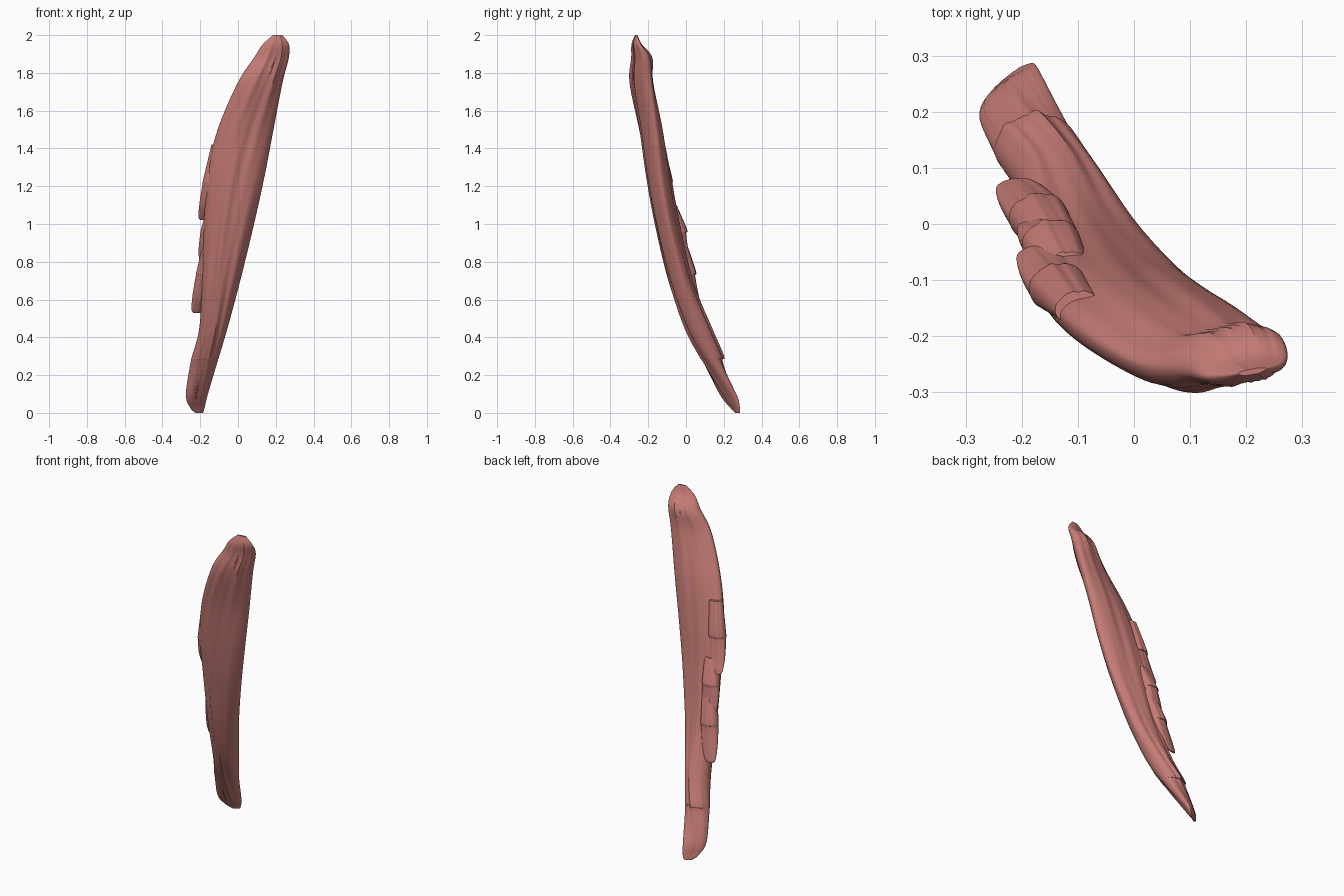
import bpy
import bmesh
import math
from mathutils import Vector

default_cube = bpy.data.objects.get("Cube")
if default_cube:
    bpy.data.objects.remove(default_cube, do_unlink=True)

SIDES = 72
STEPS = 8

flesh = bpy.data.materials.new("flesh")
flesh.use_nodes = True
colour = (0.56, 0.2, 0.18, 1)
flesh.diffuse_color = colour
shader = flesh.node_tree.nodes["Principled BSDF"]
shader.inputs["Base Color"].default_value = colour
shader.inputs["Roughness"].default_value = 0.6


def spline(a, b, c, d, t):
    """Blend between b and c, with a and d shaping the tangents."""
    return b + 0.5 * t * (c - a + t * (2 * a - 5 * b + 4 * c - d + t * (3 * (b - c) + d - a)))


def refine(rows):
    """Insert smooth in-between sections along the length."""
    result = []
    last = len(rows) - 1
    for i in range(last):
        keys = rows[max(i - 1, 0)], rows[i], rows[i + 1], rows[min(i + 2, last)]
        for step in range(STEPS):
            result.append([spline(*values, step / STEPS) for values in zip(*keys)])
    result.append(list(rows[-1]))
    return result


def section(row, fibre, fray):
    """One flattened ring between a right-hand and a left-hand edge point."""
    z, ax, ay, bx, by, front, back = row
    a, b = Vector((ax, ay, z)), Vector((bx, by, z))
    centre, half = (a + b) / 2, (b - a) / 2
    normal = Vector((-half.y, half.x, 0)).normalized()
    ring = []
    for i in range(SIDES):
        angle = math.tau * i / SIDES
        across, out = math.cos(angle), math.sin(angle)
        depth = back if out > 0 else front
        # Long muscle strands, with finer tendon fibres towards the ends
        strands = 1 + fibre * math.sin(8 * across + 2.5 * z) + fibre * 0.5 * math.sin(15 * across - 3 * z)
        ends = abs(z - 1) ** 4 * fray * math.sin(34 * across + 3 * z)
        ring.append(centre + half * across + normal * out * depth * (strands + ends))
    return ring


def loft(name, rows, fibre, fray=0):
    bm = bmesh.new()
    rings = [[bm.verts.new(p) for p in section(r, fibre, fray)] for r in refine(rows)]
    for lower, upper in zip(rings, rings[1:]):
        for i in range(SIDES):
            j = (i + 1) % SIDES
            bm.faces.new((lower[i], lower[j], upper[j], upper[i]))
    for ring in (rings[0], rings[-1]):
        bm.faces.new(ring)
    bmesh.ops.recalc_face_normals(bm, faces=bm.faces)
    mesh = bpy.data.meshes.new(name)
    bm.to_mesh(mesh)
    bm.free()
    mesh.materials.append(flesh)
    obj = bpy.data.objects.new(name, mesh)
    bpy.context.collection.objects.link(obj)
    bpy.ops.object.select_all(action="DESELECT")
    obj.select_set(True)
    bpy.context.view_layer.objects.active = obj
    bpy.ops.object.shade_smooth_by_angle(angle=math.radians(40))
    return obj


# Main belly: height, right edge x y, left edge x y, front and back fullness
belly = [
    (0, -.225, .26, -.185, .285, .005, .005),
    (.03, -.255, .235, -.177, .285, .015, .005),
    (.1, -.275, .19, -.163, .262, .035, .02),
    (.27, -.25, .13, -.11, .16, .055, .045),
    (.3, -.243, .12, -.1, .142, .06, .065),
    (.45, -.205, .07, -.055, .07, .075, .065),
    (.7, -.19, .005, .012, -.015, .085, .04),
    (1, -.18, -.055, .085, -.09, .088, .035),
    (1.25, -.165, -.12, .14, -.133, .08, .045),
    (1.5, -.108, -.185, .188, -.16, .072, .045),
    (1.75, 0, -.25, .235, -.19, .07, .035),
    (1.88, .085, -.262, .268, -.212, .045, .05),
    (1.95, .13, -.272, .27, -.245, .025, .02),
    (2, .185, -.267, .235, -.258, .006, .004),
]
loft("muscle_belly", belly, 0.06, 0.06)

# Slips along the right edge: height fraction, half width, front and back fullness
slip_profile = [
    (0, .02, .006, .006),
    (.07, .034, .014, .01),
    (.3, .045, .035, .018),
    (.58, .05, .045, .03),
    (.64, .05, .045, .042),
    (1, .04, .025, .03),
]


def slip(name, tip, shoulder, root):
    tip, shoulder, root = Vector(tip), Vector(shoulder), Vector(root)
    rows = []
    for t, width, front, back in slip_profile:
        p = tip.lerp(shoulder, t * 2) if t < 0.5 else shoulder.lerp(root, t * 2 - 1)
        rows.append((p.z, p.x - width, p.y - width * 0.2, p.x + width, p.y + width * 0.2, front, back))
    return loft(name, rows, 0.04)


slip("upper_slip", (-.18, -.045, 1.02), (-.145, -.1, 1.17), (-.1, -.15, 1.42))
slip("middle_slip", (-.175, .005, .8), (-.155, -.02, .92), (-.12, -.08, 1.1))
slip("lower_slip", (-.217, .075, .53), (-.182, .03, .68), (-.13, -.045, .95))
